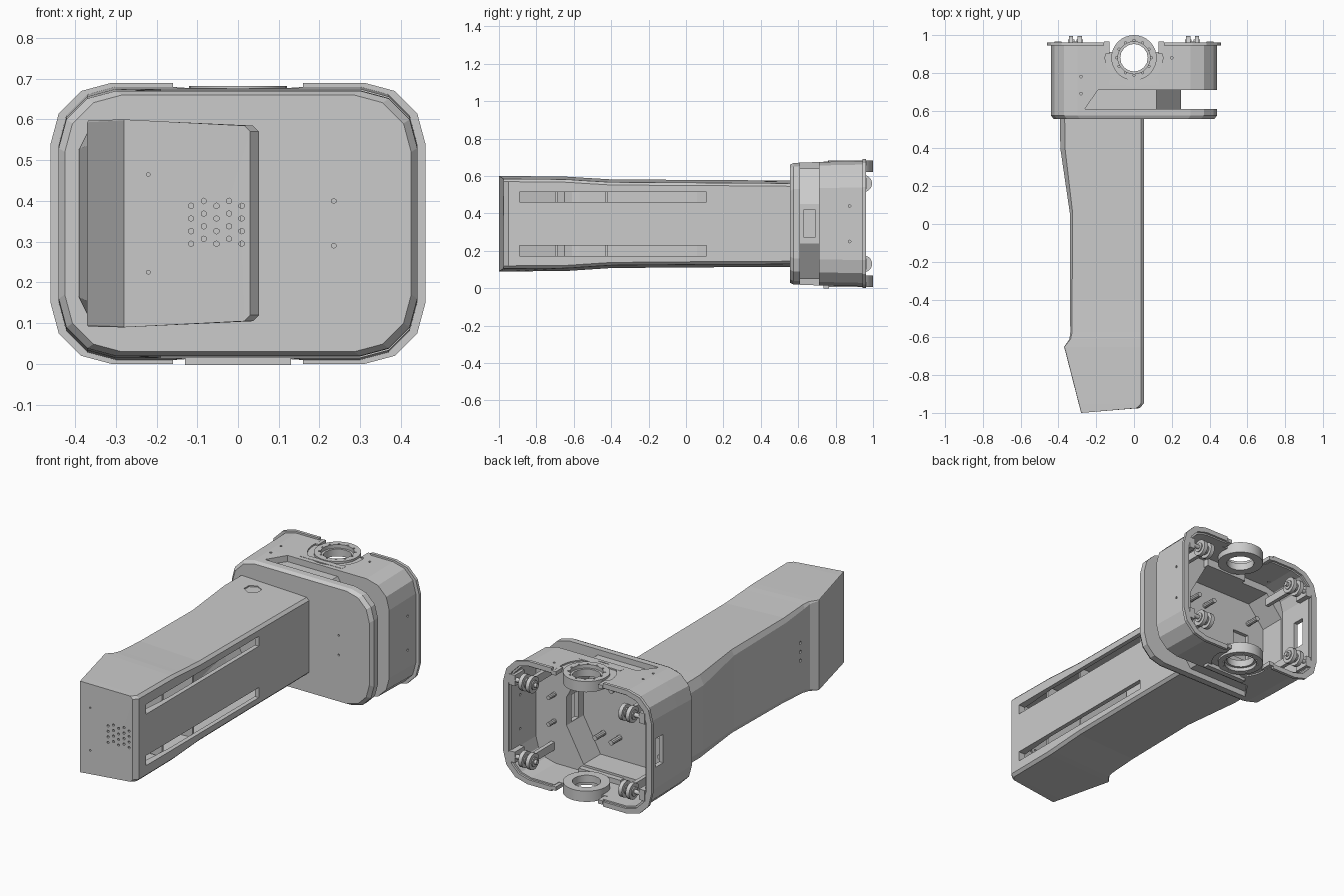
import bpy, bmesh, math
from mathutils import Matrix, Vector

if "Cube" in bpy.data.objects:
    bpy.data.objects.remove(bpy.data.objects["Cube"])

ZC = 0.345  # mid height of the head


def finish(name, bm):
    bmesh.ops.recalc_face_normals(bm, faces=bm.faces[:])
    me = bpy.data.meshes.new(name)
    bm.to_mesh(me)
    bm.free()
    ob = bpy.data.objects.new(name, me)
    bpy.context.collection.objects.link(ob)
    return ob


def loft(name, rings):
    """Skin a list of equal-length point rings and cap both ends."""
    bm = bmesh.new()
    vs = [[bm.verts.new(p) for p in r] for r in rings]
    n = len(vs[0])
    for a, b in zip(vs, vs[1:]):
        for i in range(n):
            bm.faces.new((a[i], a[(i + 1) % n], b[(i + 1) % n], b[i]))
    bm.faces.new(vs[0])
    bm.faces.new(vs[-1])
    return finish(name, bm)


def rrect(x, z, r, seg=3):
    """Rounded rectangle in XZ, half sizes x and z, centred on the head."""
    pts = []
    for k, (sx, sz) in enumerate(((1, 1), (-1, 1), (-1, -1), (1, -1))):
        for i in range(seg + 1):
            a = math.pi / 2 * (k + i / seg)
            pts.append((sx * (x - r) + r * math.cos(a), ZC + sz * (z - r) + r * math.sin(a)))
    return pts


def prism(name, pts, y0, y1):
    return loft(name, [[(x, y, z) for x, z in pts] for y in (y0, y1)])


def box(name, x0, x1, y0, y1, z0, z1):
    return prism(name, [(x0, z0), (x1, z0), (x1, z1), (x0, z1)], y0, y1)


def cyls(name, specs, axis, sides):
    """Cylinders (centre, radius, length) along one axis, in one mesh."""
    rot = Vector((0, 0, 1)).rotation_difference(Vector(axis)).to_matrix().to_4x4()
    bm = bmesh.new()
    for c, r, h in specs:
        bmesh.ops.create_cone(bm, cap_ends=True, segments=sides, radius1=r, radius2=r,
                              depth=h, matrix=Matrix.Translation(c) @ rot)
    return finish(name, bm)


def cut(ob, *cutters):
    for c in cutters:
        m = ob.modifiers.new("cut", "BOOLEAN")
        m.operation, m.solver, m.object = "DIFFERENCE", "EXACT", c
        bpy.context.view_layer.objects.active = ob
        bpy.ops.object.modifier_apply(modifier=m.name)
        bpy.data.objects.remove(c)
    return ob


X, Y, Z = (1, 0, 0), (0, 1, 0), (0, 0, 1)


# Arm: y, tilt of right end, left x, right x, bottom z, top z, left chamfer
def arm_ring(y, tilt, xl, xr, z0, z1, c, t=0.0):
    xl, xr, z0, z1 = xl + t, xr - t, z0 + t, z1 - t
    e, d = 0.015, 0.015
    yr = y + tilt
    return [(xl, y, z0 + c), (xl + c * .5, y, z0), (xr - d, yr, z0 + e), (xr, yr, z0 + e + d),
            (xr, yr, z1 - e - d), (xr - d, yr, z1 - e), (xl + c * .5, y, z1), (xl, y, z1 - c)]


SECT = [(-1.0, .025, -.28, .03, .09, .60, .003), (-.95, 0, -.293, .052, .09, .60, .003),
        (-.65, 0, -.37, .052, .092, .597, .004), (-.61, 0, -.342, .052, .094, .595, .012),
        (-.57, 0, -.337, .052, .097, .592, .02), (-.40, 0, -.34, .052, .108, .582, .025),
        (.06, 0, -.34, .052, .112, .579, .03), (.40, 0, -.39, .052, .113, .577, .05),
        (.565, 0, -.392, .052, .115, .575, .05)]
arm = loft("arm", [arm_ring(*s) for s in SECT])
inner = [(-.965,) + SECT[0][1:]] + SECT[2:-1] + [(.53,) + SECT[-1][1:]]
cut(arm, loft("arm_hollow", [arm_ring(*s, t=.025) for s in inner]))

# Long slots on the right face, speaker holes in the front, recess on top
for z0, z1 in ((.172, .228), (.46, .515)):
    cut(arm, box("slot", 0, .2, -.89, .11, z0, z1))
grid = [((-.115 + .031 * i, -1, .295 + .031 * j + .012 * (i % 2)), .007, .16)
        for i in range(5) for j in range(4)]
cut(arm, cyls("speaker_holes", grid, Y, 6),
    cyls("hex_recess", [((-.23, .46, .58), .045, .03)], Z, 6),
    cyls("side_holes", [((-.34, -.53, ZC + k * .05), .009, .12) for k in (-1, 0, 1)], X, 8),
    cyls("screw_holes", [((-.22, -.99, z), .005, .1) for z in (.225, .465)], Y, 6))

# Ribs visible behind the slots
for i, y in enumerate((-.7, -.43)):
    box(f"arm_rib_{i}", -.30, .02, y, y + .012, .14, .55)

# Head shell, bevelled at the front
outer = [(.555, .425, .315), (.575, .44, .325), (.71, .44, .33), (.95, .44, .335)]
head = loft("head_shell", [[(x, y, z) for x, z in rrect(w, h, .14)] for y, w, h in outer])


def core(t):
    """Neck between front plate and rear shell, cut off at the right corners."""
    a, z0, z1 = .25 - t, .05 + t, .64 - t
    return [(-.43 + t, z0 + .12), (-.33 + t, z0), (.12, z0), (a, z0 + .19),
            (a, z1 - .19), (.12, z1), (-.33 + t, z1), (-.43 + t, z1 - .12)]


# Groove wrapping around the right side, then the hollow inside
g = [(-.26, .61), (-.19, .71), (.6, .71), (.6, .61)]
groove = loft("groove", [[(x, y, z) for x, y in g] for z in (-.1, .8)])
cut(groove, prism("core", core(0), .5, .8))
cut(head, groove,
    prism("rear_hollow", rrect(.415, .31, .12), .735, 1.1),
    prism("neck_hollow", core(.025), .585, .75),
    box("neck_window", .18, .3, .63, .69, .27, .42),
    box("left_window", -.5, -.38, .83, .90, .27, .43),
    box("cable_window", -.30, -.20, .5, .62, .26, .42))
# Openings for the swivel rings
for z in (.01, .68):
    cut(head, box("ring_notch", -.15, .15, .91, 1.1, z - .04, z + .04),
        cyls("ring_recess", [((0, .88, z), .153, .02)], Z, 32),
        cyls("ring_hole", [((0, .88, z), .10, .2)], Z, 32))
cut(head, cyls("front_screw_holes", [((.235, .56, z), .006, .12) for z in (.29, .40)], Y, 6),
    cyls("side_screw_holes", [((.44, .875, z), .007, .08) for z in (.25, .44)], X, 8),
    cyls("top_screw_holes", [((x, y, .67), .007, .1)
                             for x, y in ((-.28, .78), (-.28, .69), (.2, .88))], Z, 8))

# Rear rim, split at the top and bottom
rim = prism("rear_rim", rrect(.46, .345, .15), .945, .962)
cut(rim, prism("rim_hole", rrect(.425, .318, .125), .9, 1.0))
for z in (0, .69):
    cut(rim, box("rim_gap", -.16, .16, .9, 1.0, z - .06, z + .06))
# Short stubs beside the rings
for s in (-1, 1):
    for n, z in (("lower", .022), ("upper", .668)):
        x = s * .145
        box(f"{n}_stub_{'left' if s < 0 else 'right'}", x - .014, x + .014, .90, .965, z - .011, z + .011)

# Swivel rings with a fine ring of ball pockets
for n, z, s in (("lower", .038, -1), ("upper", .652, 1)):
    ring = cyls(n + "_swivel_ring", [((0, .88, z), .12, .06)], Z, 32)
    cut(ring, cyls("bore", [((0, .88, z), .073, .2)], Z, 16),
        cyls("counterbore", [((0, .88, z + s * .025), .085, .03)], Z, 32))
    pts = [((.092 * math.cos(a), .88 + .092 * math.sin(a), z + s * .03), .006, .02)
           for a in (k * math.pi / 6 for k in range(12))]
    cut(ring, cyls("pockets", pts, Z, 6))
    # bracket wall behind each ring
    box(n + "_ring_bracket", -.13, .13, .735, .765, z - .04, z + .025)

# Corner rollers: paired wheels on an axle with a holder post
for sx in (-1, 1):
    for z in (.13, .56):
        n = ("left" if sx < 0 else "right") + ("_lower" if z < .3 else "_upper")
        x = sx * .31
        cyls(n + "_wheels", [((x + d, .95, z), .045, .022) for d in (-.023, .023)], X, 20)
        cyls(n + "_hubs", [((x + d, .95, z), .026, .034) for d in (-.023, .023)], X, 16)
        cyls(n + "_axle", [((x + sx * .02, .95, z), .012, .15)], X, 12)
        box(n + "_holder", x - .011, x + .011, .73, .965, z - .022, z + .022)
        box(n + "_side_mount", min(sx * .385, sx * .42), max(sx * .385, sx * .42), .88, .965, z - .03, z + .03)

# Screw posts on the inside floor
cyls("inner_posts", [((x, .62, z), .014, .09) for x in (-.30, 0, .1) for z in (.20, .49)]
     + [((.30, .76, z), .012, .06) for z in (.27, .42)], Y, 10)

for ob in list(bpy.context.scene.objects):
    if "ring" in ob.name or "wheels" in ob.name or "hubs" in ob.name:
        bpy.ops.object.select_all(action="DESELECT")
        ob.select_set(True)
        bpy.context.view_layer.objects.active = ob
        bpy.ops.object.shade_smooth_by_angle(angle=math.radians(30))
